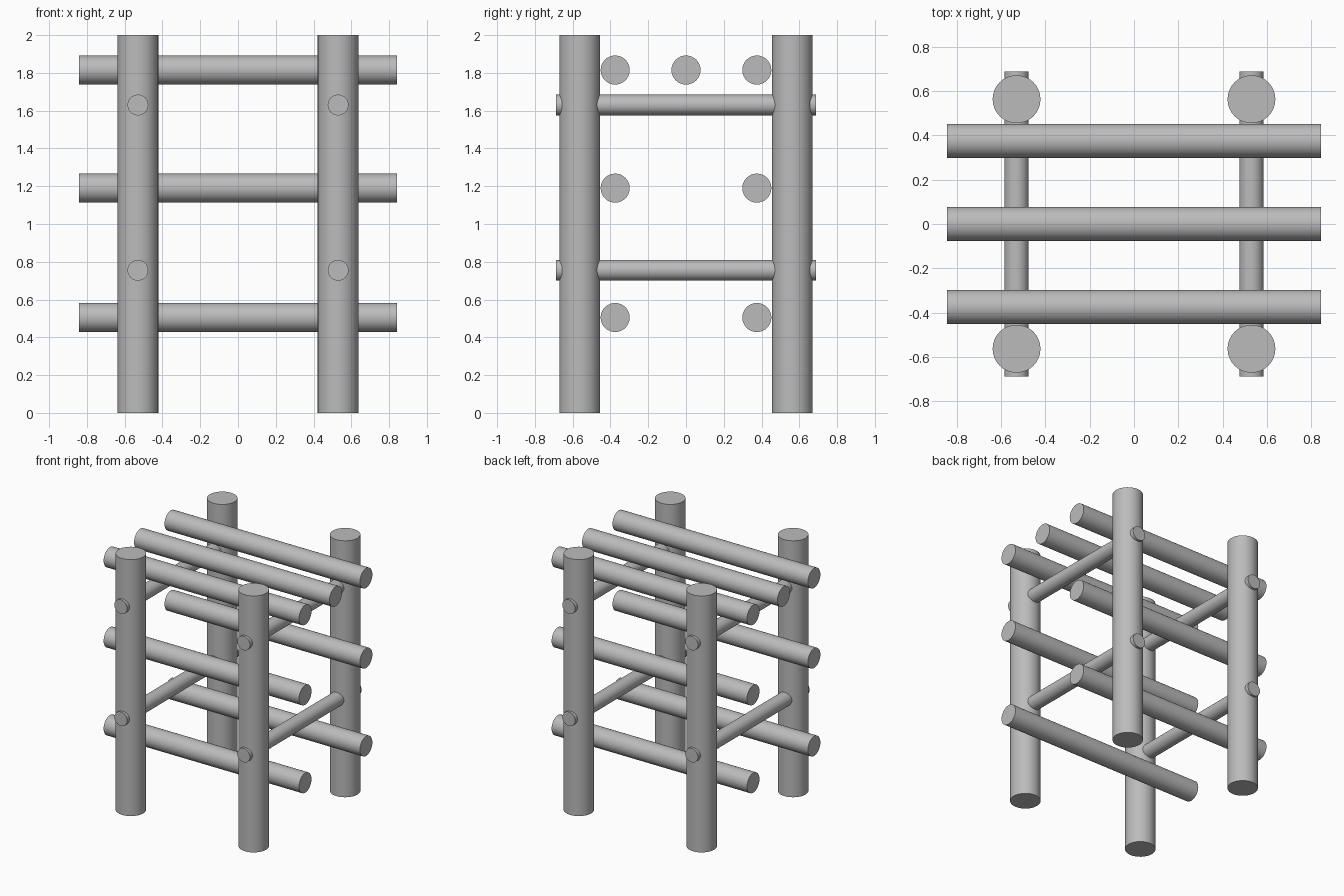
import bpy
from math import radians

cube = bpy.data.objects.get("Cube")
if cube:
    bpy.data.objects.remove(cube, do_unlink=True)

# Single plain grey
grey = bpy.data.materials.new("plain_grey")
grey.use_nodes = True
colour = (0.5, 0.5, 0.5, 1)
grey.diffuse_color = colour
grey.node_tree.nodes["Principled BSDF"].inputs["Base Color"].default_value = colour


def pole(name, radius, length, centre, rotation=(0, 0, 0), sides=32):
    """Round pole with sharp end rims."""
    bpy.ops.mesh.primitive_cylinder_add(vertices=sides, radius=radius, depth=length,
                                        location=centre, rotation=rotation)
    ob = bpy.context.object
    ob.name = name
    ob.data.materials.append(grey)
    bpy.ops.object.shade_smooth_by_angle(angle=radians(40))
    return ob


POST_X, POST_Y = 0.53, 0.563
ALONG_X = (0, radians(90), 0)
ALONG_Y = (radians(90), 0, 0)

# Four upright posts
for side, sx in (("left", 1), ("right", -1)):
    for end, sy in (("front", -1), ("back", 1)):
        pole(f"{end}_{side}_post", 0.108, 2, (sx * POST_X, sy * POST_Y, 1))

    # Thin side rungs passing through the posts
    for level, z in (("lower", 0.755), ("upper", 1.63)):
        pole(f"{level}_{side}_rung", 0.055, 1.376, (sx * POST_X, 0, z), ALONG_Y)

# Long cross bars inside the posts
for end, y in (("front", -0.375), ("back", 0.375)):
    for level, z in (("lower", 0.505), ("middle", 1.19), ("upper", 1.815)):
        pole(f"{level}_{end}_bar", 0.077, 1.686, (0, y, z), ALONG_X)

# Extra roof bar in the centre
pole("upper_centre_bar", 0.077, 1.686, (0, 0, 1.815), ALONG_X)
